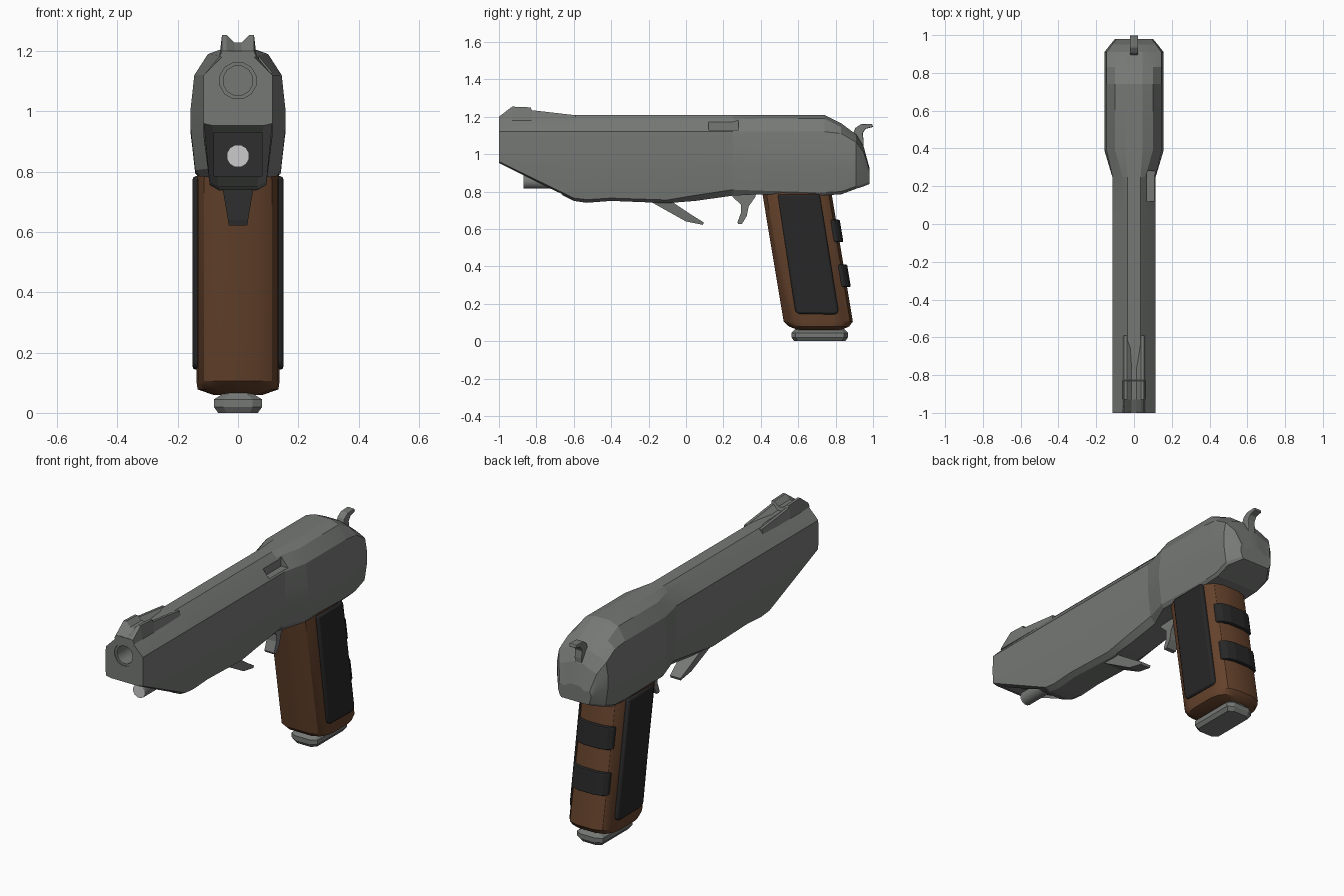
import bpy, bmesh, math

if "Cube" in bpy.data.objects:
    bpy.data.objects.remove(bpy.data.objects["Cube"])


def material(name, rgb):
    m = bpy.data.materials.new(name)
    m.diffuse_color = (*rgb, 1)
    m.use_nodes = True
    m.node_tree.nodes["Principled BSDF"].inputs["Base Color"].default_value = m.diffuse_color
    return m


GREY = material("dark_grey", (0.18, 0.19, 0.18))
BROWN = material("brown", (0.13, 0.055, 0.025))
BLACK = material("black", (0.02, 0.02, 0.02))


def finish(name, bm, mat=GREY, bevel=0, smooth=0):
    bmesh.ops.recalc_face_normals(bm, faces=bm.faces)
    me = bpy.data.meshes.new(name)
    bm.to_mesh(me)
    bm.free()
    ob = bpy.data.objects.new(name, me)
    bpy.context.collection.objects.link(ob)
    if mat:
        me.materials.append(mat)
    if bevel:
        b = ob.modifiers.new("bevel", "BEVEL")
        b.width, b.segments, b.limit_method = bevel, 2, "ANGLE"
    if smooth:
        shade(ob, smooth)
    return ob


def shade(ob, angle):
    bpy.ops.object.select_all(action="DESELECT")
    bpy.context.view_layer.objects.active = ob
    ob.select_set(True)
    bpy.ops.object.shade_smooth_by_angle(angle=math.radians(angle))


def loft(name, rings, cap=True, **kw):
    """Skin a list of equal-length rings of 3D points."""
    bm = bmesh.new()
    vs = [[bm.verts.new(p) for p in r] for r in rings]
    n = len(vs[0])
    pairs = list(zip(vs, vs[1:])) if cap else list(zip(vs, vs[1:] + vs[:1]))
    for a, b in pairs:
        for i in range(n):
            j = (i + 1) % n
            bm.faces.new((a[i], a[j], b[j], b[i]))
    if cap:
        bm.faces.new(vs[0])
        bm.faces.new(vs[-1])
    return finish(name, bm, **kw)


def plate(name, profile, x0, x1, **kw):
    """Side profile (y, z) extruded from x0 to x1 (numbers or functions of z)."""
    f0, f1 = [(c if callable(c) else (lambda z, c=c: c)) for c in (x0, x1)]
    return loft(name, [[(f(z), y, z) for y, z in profile] for f in (f0, f1)], **kw)


def circle(r, y, z, n=12):
    return [(r * math.cos(math.tau * (i + .5) / n), y,
             z + r * math.sin(math.tau * (i + .5) / n)) for i in range(n)]


def mirrored(half):
    """Half outline (x, z) to a closed outline."""
    return half + [(-x, z) for x, z in reversed(half)]


def cut(ob, cutter):
    m = ob.modifiers.new("cut", "BOOLEAN")
    m.operation, m.solver, m.object = "DIFFERENCE", "EXACT", cutter
    bpy.context.view_layer.objects.active = ob
    bpy.ops.object.modifier_apply(modifier=m.name)
    bpy.data.objects.remove(cutter)


# Main body: y, top z, side lower z, bottom z, rear bulge, width factor
SECTIONS = [
    (-1, 1.2, .96, .953, 0, 1), (-.6, 1.21, .765, .75, 0, 1),
    (-.53, 1.21, .757, .74, 0, 1), (-.4, 1.21, .765, .75, 0, 1),
    (-.1, 1.21, .755, .738, 0, 1), (.05, 1.21, .78, .75, 0, 1),
    (.25, 1.21, .81, .778, 0, 1), (.39, 1.21, .805, .785, 1, 1),
    (.74, 1.21, .795, .78, 1, 1), (.83, 1.165, .8, .785, 1, 1),
    (.91, 1.105, .828, .815, 1, 1), (.95, 1.04, .84, .828, 1, .8),
    (.98, .93, .85, .84, 1, .64)]
rings = []
for y, zt, zs, zb, k, w in SECTIONS:
    low = .114 - (.96 - zs) * .1
    front = [(.035, zt), (.06, zt - .025), (.114, 1.12), (.115, 1.03),
             (.114, .97), (low, zs), (low - .03, zb)]
    rear = [(.045, zt), (.1, zt - .02), (.145, 1.12), (.157, 1.01),
            (.157, .94), (.142, zs), (.128, zb)]
    half = []
    for (xa, za), (xb, z2), f in zip(front, rear, (0, .04, .15, .4, .65, 1, 1)):
        z = za + (z2 - za) * k
        if f < 1:
            z = max(min(z, zt - (zt - zs) * f), zs + .004)
        half.append(((xa + (xb - xa) * k) * w, z))
    rings.append([(x, y, z) for x, z in mirrored(half)])
body = loft("body", rings)

# Bore, sloped guide rod recess and side port
cut(body, loft("bore_cut", [circle(.062, -1.1, 1.102), circle(.062, -.6, 1.102)]))
cut(body, plate("recess_cut", [(-1.2, .785), (-.63, .785), (-.91, .93), (-1.2, .93)],
                -.08, .08))
cut(body, plate("port_cut", [(.12, 1.128), (.28, 1.128), (.28, 1.18), (.12, 1.18)],
                .07, .3))
shade(body, 13)

# Barrel and guide rod with a bright tip
loft("barrel", [circle(.063, -.995, 1.102), circle(.05, -.995, 1.102),
                circle(.05, -.62, 1.102), circle(.063, -.62, 1.102)],
     cap=False, smooth=35)
loft("guide_rod", [circle(.038, -.865, .852), circle(.038, -.66, .852)], smooth=35)
loft("guide_rod_tip", [circle(.038, -.87, .852), circle(.038, -.865, .852)], mat=None)

# Notched sight and its ramp: y, notch z, prong z
sight = []
for y, v, t in [(-1, 1.197, 1.2), (-.93, 1.228, 1.254), (-.83, 1.228, 1.25),
                (-.825, 1.208, 1.235), (-.59, 1.198, 1.208)]:
    sight.append([(x, y, z) for x, z in mirrored(
        [(.012, v), (.038, t), (.053, t), (.062, 1.18)])])
loft("sight", sight)

# Guard stub, trigger and hammer
taper = lambda z: .03 + max(0, z - .62) * .17
plate("guard_stub", [(-.21, .76), (-.17, .735), (0, .64), (.09, .622),
                     (.095, .635), (.03, .675), (-.06, .735), (-.08, .76)],
      lambda z: -taper(z), taper)
plate("trigger", [(.24, .81), (.25, .77), (.295, .73), (.295, .69), (.275, .635),
                  (.28, .625), (.3, .628), (.325, .67), (.335, .72),
                  (.37, .77), (.38, .81)], -.03, .03)
plate("hammer", [(.89, 1.06), (.89, 1.1), (.905, 1.14), (.935, 1.16), (.995, 1.162),
                 (1, 1.145), (.96, 1.135), (.945, 1.11), (.95, 1.07), (.945, 1.0)],
      -.022, .022, bevel=.004)


# Slanted grip
def slant(z):
    return (.78 - z) * .166


def grip_ring(z, sx=1, inset=0):
    a, b = .41 + slant(z) + inset, .78 + slant(z) - inset
    half = [(.07, a), (.112, a + .022), (.132, a + .06), (.138, a + .1),
            (.138, b - .1), (.128, b - .05), (.1, b - .015), (.05, b)]
    return [(x * sx, y, z) for x, y in mirrored(half)]


loft("grip", [grip_ring(.805, .97), grip_ring(.775), grip_ring(.105),
              grip_ring(.078, .97, .025), grip_ring(.06, .6, .07)],
     mat=BROWN, smooth=30)

# Side panels
panel = [(.49, .785), (.584, .16), (.6, .146), (.8, .143), (.816, .158), (.715, .785)]
for side, s in (("right", 1), ("left", -1)):
    plate("grip_panel_" + side, panel, .11 * s, .151 * s, mat=BLACK, bevel=.013,
          smooth=40)

# Back straps
for name, z0 in (("upper", .53), ("lower", .29)):
    ring = []
    for z in (z0, z0 + .12):
        b = .78 + slant(z)
        ring.append([(x, y, z) for x, y in mirrored(
            [(.11, b - .06), (.112, b - .012), (.09, b + .008), (.045, b + .02)])])
    loft("back_strap_" + name, ring, mat=BLACK, bevel=.007)

# Base plate under the grip
base = []
for z, hx, hy in [(.075, .05, .125), (.06, .055, .135), (.045, .08, .15),
                  (.02, .08, .15), (.0, .066, .137)]:
    half = [(hx * .6, -hy), (hx, -hy + .02), (hx, hy - .02), (hx * .6, hy)]
    base.append([(x, .715 + y, z) for x, y in mirrored(half)])
loft("base_plate", base)
